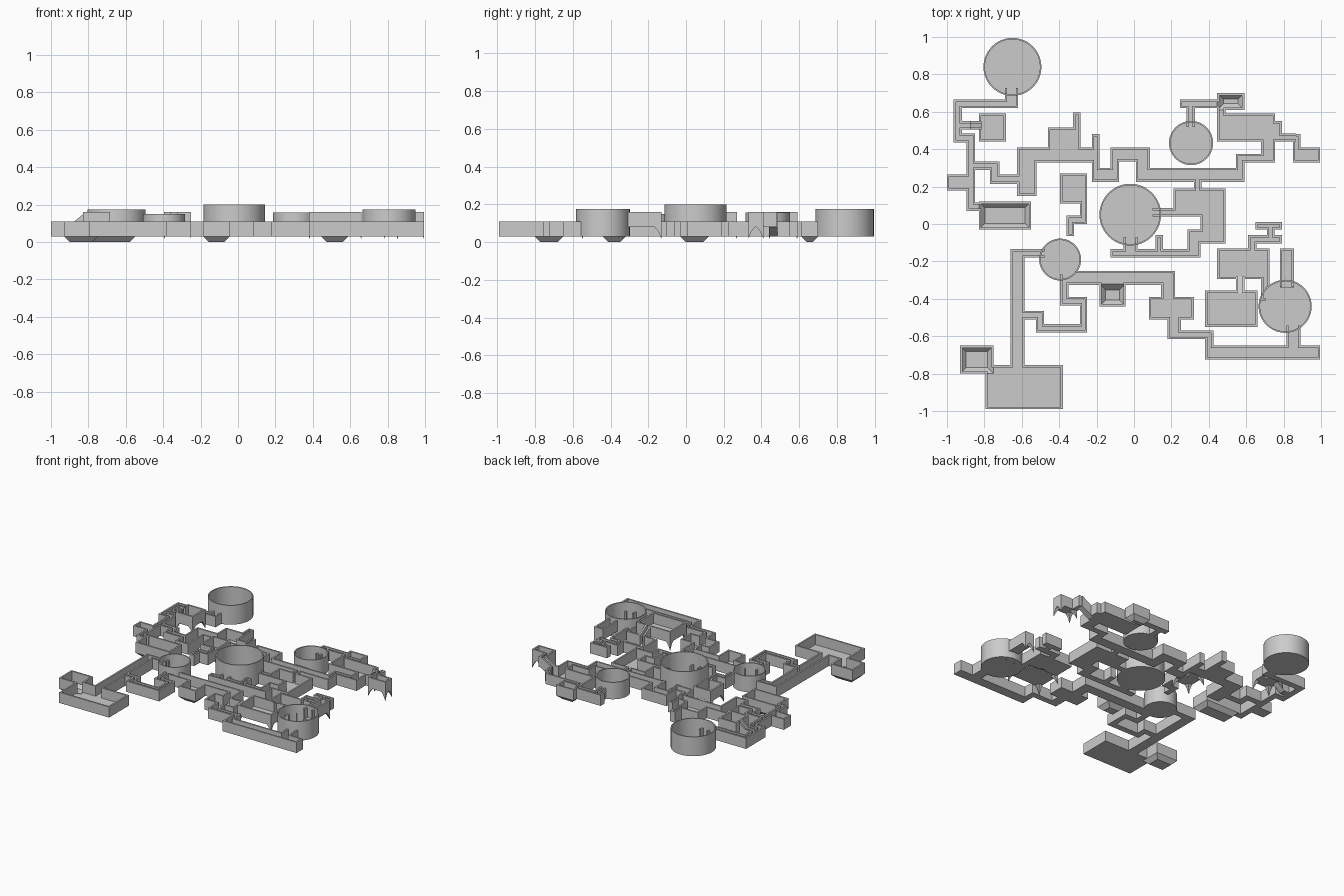
import bpy, bmesh, math

T = 0.012      # wall thickness
SLAB = 0.004   # floor thickness

def finish(name, bm):
    bmesh.ops.remove_doubles(bm, verts=bm.verts, dist=1e-5)
    bmesh.ops.recalc_face_normals(bm, faces=bm.faces)
    me = bpy.data.meshes.new(name)
    bm.to_mesh(me)
    bm.free()
    ob = bpy.data.objects.new(name, me)
    bpy.context.collection.objects.link(ob)
    return ob

def inside(rects, x, y):
    return any(a < x < c and b < y < d for a, b, c, d in rects)

def walled_plan(name, rects, openings, holes, base, top):
    """Floor slab plus a wall along the outline of the union of rectangles."""
    union = rects + openings
    def cuts(i):
        vals = {round(r[j] + s, 4) for r in union for j in (i, i + 2) for s in (-T, 0, T)}
        return sorted(vals)
    xs, ys = cuts(0), cuts(1)
    height = {}
    for i in range(len(xs) - 1):
        for j in range(len(ys) - 1):
            x, y = (xs[i] + xs[i + 1]) / 2, (ys[j] + ys[j + 1]) / 2
            if not inside(rects, x, y) or inside(openings, x, y):
                continue
            core = all(inside(union, x + dx, y + dy) for dx in (-T, 0, T) for dy in (-T, 0, T))
            if not core:
                height[i, j] = top
            elif not inside(holes, x, y):
                height[i, j] = base + SLAB
    bm = bmesh.new()
    def face(*pts):
        bm.faces.new([bm.verts.new(p) for p in pts])
    for (i, j), h in height.items():
        x0, x1, y0, y1 = xs[i], xs[i + 1], ys[j], ys[j + 1]
        c = [(x0, y0), (x1, y0), (x1, y1), (x0, y1)]
        face(*[(*p, h) for p in c])
        face(*[(*p, base) for p in reversed(c)])
        for k, n in enumerate([(i, j - 1), (i + 1, j), (i, j + 1), (i - 1, j)]):
            a, b = c[k], c[(k + 1) % 4]
            levels = [base, base + SLAB, top]
            low = height.get(n, base)
            for z0, z1 in zip(levels, levels[1:]):
                if z0 >= low - 1e-6 and z1 <= h + 1e-6:
                    face((*a, z0), (*b, z0), (*b, z1), (*a, z1))
    bmesh.ops.remove_doubles(bm, verts=bm.verts, dist=1e-5)
    bmesh.ops.dissolve_limit(bm, angle_limit=0.01, verts=bm.verts, edges=bm.edges)
    return finish(name, bm)

def loft(name, rings, cap_start=True, cap_end=True):
    """Skin a list of equally sized point rings."""
    bm = bmesh.new()
    vs = [[bm.verts.new(p) for p in r] for r in rings]
    n = len(vs[0])
    for a, b in zip(vs, vs[1:]):
        for k in range(n):
            bm.faces.new((a[k], a[(k + 1) % n], b[(k + 1) % n], b[k]))
    if cap_start:
        bm.faces.new(vs[0])
    if cap_end:
        bm.faces.new(vs[-1])
    return finish(name, bm)

def rect_ring(r, z, inset=0):
    a, b, c, d = r
    a, b, c, d = a + inset, b + inset, c - inset, d - inset
    return [(a, b, z), (c, b, z), (c, d, z), (a, d, z)]

# Round chambers: x, y, radius, wall top
towers = [(-0.65, 0.84, 0.155, 0.175), (-0.02, 0.05, 0.165, 0.2), (0.305, 0.433, 0.118, 0.157),
          (-0.395, -0.19, 0.112, 0.15), (0.808, -0.44, 0.142, 0.175)]
tower_gaps = []
for x, y, r, top in towers:
    profile = [(r, 0.03), (r, top), (r - 0.008, top), (r - 0.008, 0.034)]
    rings = [[(x + q * math.cos(k * math.tau / 48), y + q * math.sin(k * math.tau / 48), z)
              for k in range(48)] for q, z in profile]
    ob = loft("round_chamber", rings)
    for p in ob.data.polygons:
        p.use_smooth = len(p.vertices) == 4
    ob.data.set_sharp_from_angle(angle=math.radians(30))
    q = r * 0.72
    tower_gaps.append((x - q, y - q, x + q, y + q))

# Rooms with a sunken floor
sunken = [(-0.83, -0.03, -0.55, 0.12), (-0.93, -0.80, -0.75, -0.65),
          (-0.185, -0.44, -0.045, -0.32), (0.445, 0.61, 0.59, 0.70)]
# Rooms on a higher level
raised = [(-0.83, 0.44, -0.685, 0.59), (-0.395, 0.11, -0.25, 0.27), (0.38, -0.55, 0.66, -0.355),
          (0.78, -0.34, 0.855, -0.13), (0.85, 0.33, 0.995, 0.41)]
raised_halls = [(-0.29, 0, -0.25, 0.12), (-0.36, 0, -0.25, 0.045), (-0.36, -0.065, -0.32, 0.045),
                (0.85, 0.33, 0.89, 0.48)]
# Ramps: footprint, travel axis, floor height at the low and high coordinate
ramps = [((-0.875, 0.505, -0.815, 0.55), 0, 0.03, 0.08), ((0.545, -0.37, 0.59, -0.28), 1, 0.08, 0.03),
         ((0.775, 0.44, 0.865, 0.485), 0, 0.03, 0.08)]
ramp_gaps = [r[0] for r in ramps]

# Ground level, west and north west
plan = [(-0.69, 0.62, -0.62, 0.75), (-0.965, 0.62, -0.62, 0.665), (-0.965, 0.435, -0.92, 0.665),
        (-0.965, 0.505, -0.86, 0.55), (-0.965, 0.435, -0.85, 0.485), (-0.895, 0.07, -0.85, 0.485),
        (-1.0, 0.18, -0.85, 0.265), (-0.895, 0.07, -0.8, 0.115), (-0.895, 0.29, -0.72, 0.335),
        (-0.77, 0.215, -0.72, 0.335), (-0.77, 0.215, -0.58, 0.265), (-0.625, 0.15, -0.52, 0.41),
        (-0.625, 0.33, -0.185, 0.41), (-0.46, 0.33, -0.285, 0.515), (-0.325, 0.4, -0.285, 0.595),
        (-0.225, 0.225, -0.185, 0.48)]
# Ground level, north and north east
plan += [(-0.225, 0.225, -0.08, 0.3), (-0.125, 0.225, -0.08, 0.41), (-0.125, 0.335, 0.085, 0.41),
         (0.01, 0.225, 0.085, 0.41), (0.01, 0.225, 0.59, 0.3), (0.545, 0.225, 0.59, 0.375),
         (0.545, 0.33, 0.755, 0.375), (0.68, 0.33, 0.755, 0.46), (0.445, 0.44, 0.755, 0.59),
         (0.445, 0.57, 0.49, 0.64), (0.74, 0.44, 0.79, 0.55), (0.245, 0.62, 0.46, 0.665),
         (0.28, 0.5, 0.325, 0.665)]
# Ground level, centre
plan += [(0.32, 0.17, 0.36, 0.24), (0.21, 0.04, 0.49, 0.19), (0.07, 0.04, 0.22, 0.085),
         (0.355, -0.105, 0.49, 0.19), (0.285, -0.105, 0.49, -0.03), (0.285, -0.18, 0.355, -0.03),
         (-0.125, -0.18, 0.355, -0.135), (0.115, -0.18, 0.155, -0.06), (-0.055, -0.18, 0.02, -0.05)]
# Ground level, south west and south
plan += [(-0.66, -0.18, -0.45, -0.135), (-0.66, -0.78, -0.585, -0.135), (-0.795, -0.99, -0.38, -0.755),
         (-0.585, -0.51, -0.48, -0.465), (-0.6, -0.51, -0.48, -0.465), (-0.525, -0.58, -0.48, -0.465),
         (-0.525, -0.58, -0.25, -0.535), (-0.29, -0.58, -0.25, -0.39), (-0.395, -0.435, -0.25, -0.39),
         (-0.395, -0.435, -0.35, -0.25), (-0.395, -0.325, 0.22, -0.25), (0.145, -0.41, 0.22, -0.25),
         (0.08, -0.51, 0.32, -0.39), (0.18, -0.615, 0.25, -0.49), (0.18, -0.615, 0.425, -0.57),
         (0.38, -0.725, 0.425, -0.57), (0.38, -0.725, 0.995, -0.65), (0.815, -0.67, 0.89, -0.5)]
# Ground level, east
plan += [(0.68, -0.41, 0.725, -0.13), (0.445, -0.295, 0.725, -0.13), (0.61, -0.15, 0.655, -0.06),
         (0.61, -0.105, 0.79, -0.06), (0.71, -0.105, 0.75, -0.01), (0.65, -0.03, 0.79, 0.01)]

walled_plan("ground_level", plan + sunken, tower_gaps + ramp_gaps, sunken, 0.03, 0.11)
walled_plan("raised_level", raised + raised_halls, tower_gaps[-1:] + ramp_gaps, [], 0.08, 0.16)

# Basins under the sunken rooms
for r in sunken:
    loft("sunken_basin", [rect_ring(r, 0.03), rect_ring(r, 0.0, 0.03),
                          ], False, True)
    loft("basin_lining", [rect_ring(r, 0.034, 0.005), rect_ring(r, 0.004, 0.033)], False, True)

# Sloping floor and side walls of each ramp
for r, axis, z_low, z_high in ramps:
    a, b, c, d = r
    if axis == 0:
        sides = [(a, b, c, b + T), (a, d - T, c, d)]
    else:
        sides = [(a, b, a + T, d), (c - T, b, c, d)]
    for rect, h in [(r, SLAB)] + [(s, 0.08) for s in sides]:
        def sloped(extra):
            ring = []
            for x, y, z in rect_ring(rect, 0):
                t = ((x, y)[axis] - r[axis]) / (r[axis + 2] - r[axis])
                ring.append((x, y, z_low + t * (z_high - z_low) + extra))
            return ring
        loft("ramp", [sloped(0), sloped(h)])

# Tapering legs under the corners of the raised rooms
for a, b, c, d in raised:
    for x, sx in ((a, 1), (c, -1)):
        for y, sy in ((b, 1), (d, -1)):
            rings = [[(x, y, z), (x + sx * w, y, z), (x + sx * w, y + sy * w, z), (x, y + sy * w, z)]
                     for w, z in ((0.036, 0.08), (0.02, 0.062), (0.01, 0.042), (0.002, 0.02))]
            loft("corner_leg", rings)
